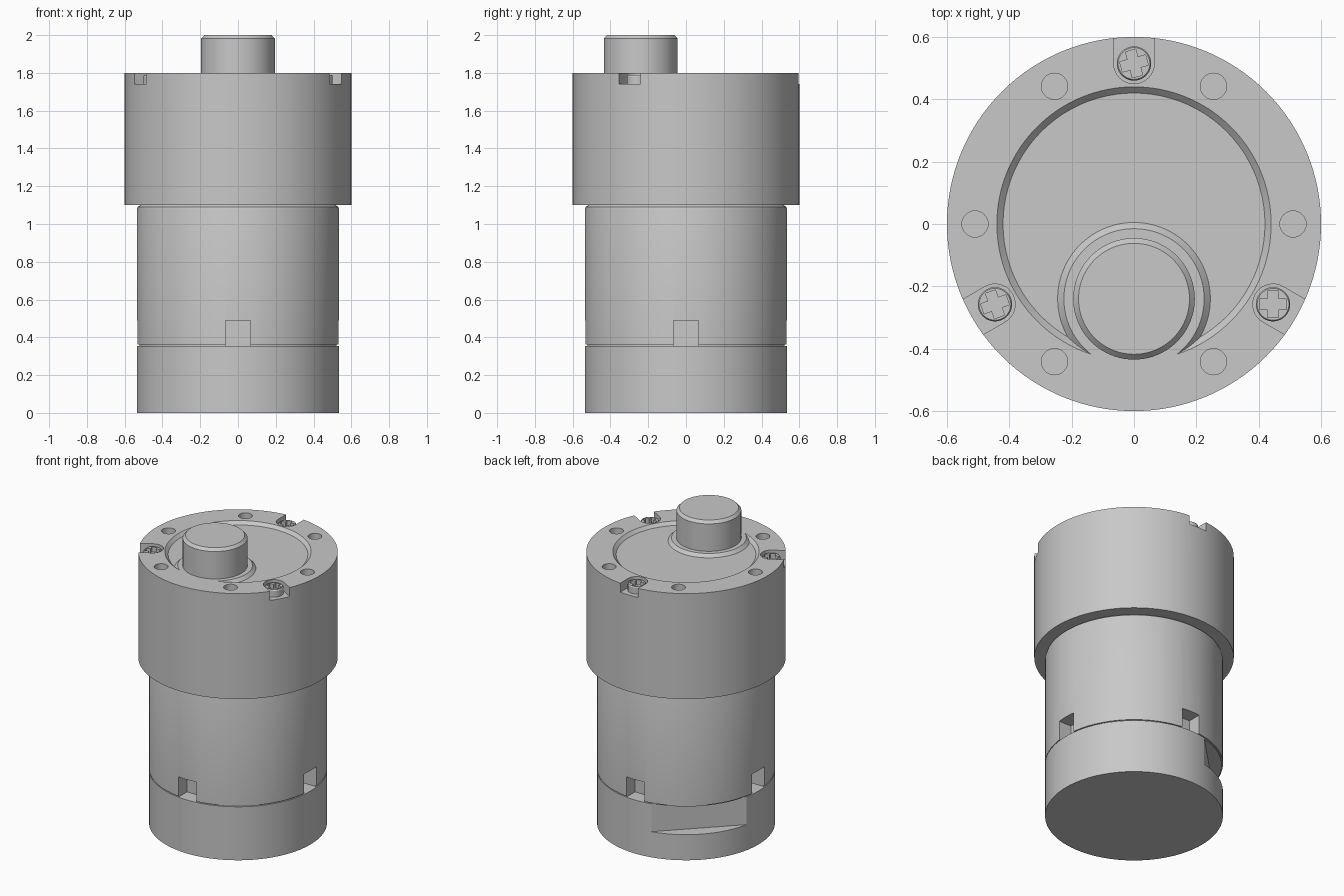
import bpy, bmesh, math
from mathutils import Matrix, Vector

if "Cube" in bpy.data.objects:
    bpy.data.objects.remove(bpy.data.objects["Cube"])

GREY = (0.58, 0.58, 0.58, 1)
metal = bpy.data.materials.new("grey metal")
metal.use_nodes = True
metal.diffuse_color = GREY
metal.node_tree.nodes["Principled BSDF"].inputs["Base Color"].default_value = GREY


def finish(name, bm):
    bmesh.ops.recalc_face_normals(bm, faces=bm.faces)
    mesh = bpy.data.meshes.new(name)
    bm.to_mesh(mesh)
    bm.free()
    mesh.materials.append(metal)
    ob = bpy.data.objects.new(name, mesh)
    bpy.context.collection.objects.link(ob)
    return ob


def lathe(name, profile, centre=(0, 0), sides=96):
    """Closed solid of revolution from (radius, height) rings."""
    bm = bmesh.new()
    rings = []
    for r, z in profile:
        rings.append([bm.verts.new((centre[0] + r * math.cos(a), centre[1] + r * math.sin(a), z))
                      for a in (math.tau * i / sides for i in range(sides))])
    for low, high in zip(rings, rings[1:]):
        for i in range(sides):
            j = (i + 1) % sides
            bm.faces.new((low[i], low[j], high[j], high[i]))
    bm.faces.new(rings[0])
    bm.faces.new(rings[-1])
    return finish(name, bm)


def prism(name, outline, z0, z1, angle=0, offset=(0, 0)):
    """Outline extruded upward, turned about z and then moved."""
    bm = bmesh.new()
    face = bm.faces.new([bm.verts.new((x, y, z0)) for x, y in outline])
    top = bmesh.ops.extrude_face_region(bm, geom=[face])["geom"]
    verts = [v for v in top if isinstance(v, bmesh.types.BMVert)]
    bmesh.ops.translate(bm, verts=verts, vec=(0, 0, z1 - z0))
    turn = Matrix.Translation((offset[0], offset[1], 0)) @ Matrix.Rotation(angle, 4, "Z")
    bmesh.ops.transform(bm, matrix=turn, verts=bm.verts)
    return finish(name, bm)


def rect(x0, x1, half):
    return [(x0, -half), (x1, -half), (x1, half), (x0, half)]


def polar(r, degrees):
    a = math.radians(degrees)
    return r * math.cos(a), r * math.sin(a)


def cut(target, *cutters):
    """Subtract each cutter, then discard it."""
    for c in cutters:
        c.hide_render = True
        mod = target.modifiers.new("cut", "BOOLEAN")
        mod.operation, mod.solver, mod.object = "DIFFERENCE", "EXACT", c
        bpy.context.view_layer.update()
        graph = bpy.context.evaluated_depsgraph_get()
        mesh = bpy.data.meshes.new_from_object(target.evaluated_get(graph))
        target.modifiers.clear()
        target.data = mesh
        bpy.data.objects.remove(c)


parts = []
SHAFT = (0, -0.24)

# Rear cap with one flat
base = lathe("rear_cap", [(0.535, 0), (0.535, 0.355)])
cut(base, prism("flat_cutter", rect(0.449, 0.7, 0.5), 0.17, 0.4, math.radians(135)))
parts.append(base)

# Motor can with a fine seam, rounded shoulder and four vent slots
can = lathe("motor_can", [(0.527, 0.353), (0.527, 0.361), (0.535, 0.361), (0.535, 1.075),
                          (0.531, 1.09), (0.515, 1.102), (0.515, 1.12)])
for k in range(4):
    cut(can, prism("vent_cutter", rect(0.44, 0.7, 0.066), 0.3, 0.49, k * math.pi / 2))
parts.append(can)

# Gear housing with crescent recess, leaving a boss round the shaft
head = lathe("gear_housing", [(0.6, 1.1), (0.6, 1.8)], sides=128)
recess = lathe("recess_cutter", [(0.42, 1.78), (0.46, 1.82)], sides=128)
cut(recess, lathe("boss_cutter", [(0.265, 1.76), (0.195, 1.83)], SHAFT))
cut(head, recess)
for k in range(6):
    cut(head, lathe("hole_cutter", [(0.042, 1.7), (0.042, 1.85)], polar(0.51, 60 * k), 32))

# Screw pockets open to the rim, each with a cross-head screw
pocket = [(0.515 + x, y) for x, y in (polar(0.065, 90 + 180 * i / 16) for i in range(17))]
pocket += [(0.7, -0.065), (0.7, 0.065)]
for degrees, twist, label in ((90, 15, "back"), (210, 20, "right"), (330, 0, "left")):
    cut(head, prism("pocket_cutter", pocket, 1.74, 1.85, math.radians(degrees)))
    spot = polar(0.515, degrees)
    screw = lathe("screw_" + label, [(0.055, 1.72), (0.055, 1.782), (0.051, 1.788)], spot, 40)
    for quarter in (0, 90):
        cut(screw, prism("cross_cutter", rect(-0.043, 0.043, 0.017), 1.755, 1.85,
                         math.radians(twist + quarter), spot))
    parts.append(screw)
parts.append(head)

# Offset output shaft
parts.append(lathe("output_shaft", [(0.195, 1.7), (0.195, 1.982), (0.178, 2.0)], SHAFT))

# Smooth curved walls, keep machined edges crisp
bpy.ops.object.select_all(action="DESELECT")
for ob in parts:
    ob.select_set(True)
bpy.context.view_layer.objects.active = parts[0]
bpy.ops.object.shade_smooth_by_angle(angle=math.radians(25))
